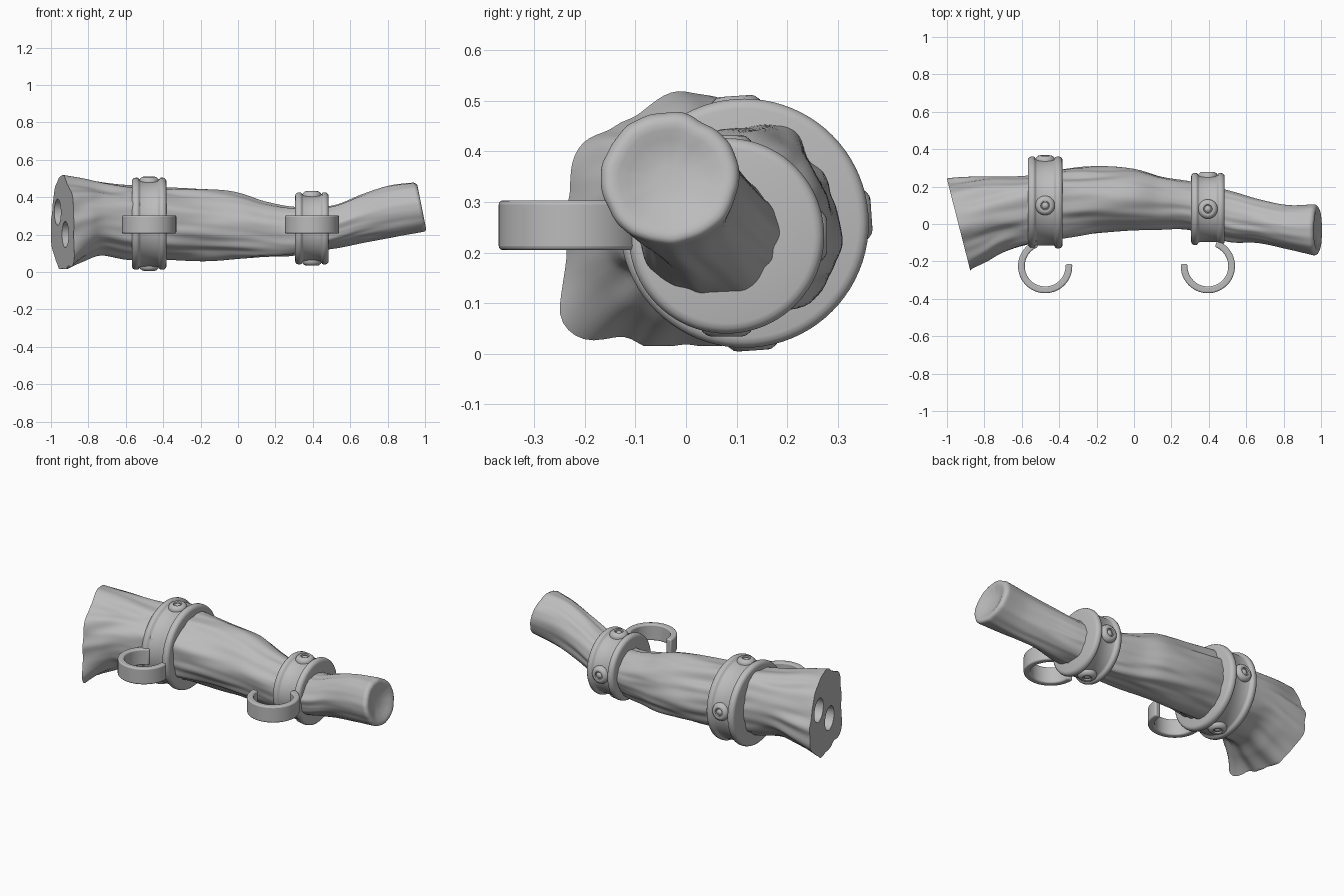
import bpy, bmesh, math
from mathutils import Vector, Matrix, noise

if "Cube" in bpy.data.objects:
    bpy.data.objects.remove(bpy.data.objects["Cube"])

grey = bpy.data.materials.new("plain_grey")
grey.use_nodes = True
grey.diffuse_color = (0.5, 0.5, 0.5, 1)
grey.node_tree.nodes["Principled BSDF"].inputs["Base Color"].default_value = (0.5, 0.5, 0.5, 1)


def smooth(ob, angle):
    """Smooth shading that keeps edges sharper than the angle."""
    bpy.ops.object.select_all(action="DESELECT")
    ob.select_set(True)
    bpy.context.view_layer.objects.active = ob
    bpy.ops.object.shade_smooth_by_angle(angle=math.radians(angle))


def finish(bm, name, angle=35):
    """Turn a bmesh into a smooth-shaded grey object."""
    bmesh.ops.remove_doubles(bm, verts=bm.verts, dist=1e-5)
    bmesh.ops.recalc_face_normals(bm, faces=bm.faces)
    mesh = bpy.data.meshes.new(name)
    bm.to_mesh(mesh)
    bm.free()
    mesh.materials.append(grey)
    ob = bpy.data.objects.new(name, mesh)
    bpy.context.collection.objects.link(ob)
    smooth(ob, angle)
    return ob


def skin(bm, rings, closed=False):
    """Bridge equal rings of points with quads."""
    loops = [[bm.verts.new(p) for p in ring] for ring in rings]
    pairs = list(zip(loops, loops[1:]))
    if closed:
        pairs.append((loops[-1], loops[0]))
    else:
        bm.faces.new(loops[0])
        bm.faces.new(loops[-1])
    for a, b in pairs:
        for i in range(len(a)):
            j = (i + 1) % len(a)
            bm.faces.new((a[i], a[j], b[j], b[i]))


def lathe(name, profile, matrix, steps, closed=False):
    """Revolve (radius, height) points about local z."""
    bm = bmesh.new()
    turn = [math.tau * i / steps for i in range(steps)]
    skin(bm, [[matrix @ Vector((r * math.cos(a), r * math.sin(a), h)) for a in turn]
              for r, h in profile], closed)
    return finish(bm, name)


# Branch outline: x, y min, y max, z min, z max
stations = [Vector(row) for row in (
    (-1, -.24, .24, .015, .495), (-.88, -.20, .25, .06, .49),
    (-.75, -.15, .26, .10, .48), (-.57, -.11, .27, .07, .47),
    (-.38, -.075, .30, .07, .45), (-.2, -.05, .31, .07, .43),
    (0, -.035, .30, .07, .41), (.15, -.025, .26, .075, .365),
    (.3, -.03, .23, .08, .34), (.5, -.09, .18, .12, .355),
    (.65, -.10, .13, .16, .41), (.8, -.135, .10, .19, .455),
    (.935, -.168, .105, .215, .475))]


def spline(i, t):
    n = len(stations) - 1
    a, b, c, d = (stations[min(max(k, 0), n)] for k in range(i - 1, i + 3))
    return (b * 2 + (c - a) * t + (a * 2 - b * 5 + c * 4 - d) * t ** 2
            + (b * 3 - a - c * 3 + d) * t ** 3) / 2


def branch_ring(row, steps=112):
    x, y0, y1, z0, z1 = row
    cut = min(max((-.55 - x) / .45, 0), 1)
    tip = min(max((x - .5) / .43, 0), 1)
    ring = []
    for i in range(steps):
        a = math.tau * i / steps
        c, s = math.cos(a), math.sin(a)
        # Broad bark folds, calmer toward the thin end
        folds = noise.noise(Vector((c * 1.5, s * 1.5, x * 2.2)))
        fine = noise.noise(Vector((c * 3.5 + 5, s * 3.5, x * 3.5)))
        k = 1 + (.11 * folds + .08 * fine) * (1 - .65 * tip)
        # Root spur beside the sawn end
        k += .33 * max(0, 1 - (x + 1) / .2) * math.exp(-((a - 3.87) / .27) ** 2)
        y = (y0 + y1) / 2 + (y1 - y0) / 2 * c * k
        z = max((z0 + z1) / 2 + (z1 - z0) / 2 * s * k, .015)
        ring.append(Vector((x + cut * (.24 - y) * .255 + tip * (.48 - z) * .2, y, z)))
    return ring


rings = [branch_ring(spline(i, t / 10)) for i in range(len(stations) - 1) for t in range(10)]
rings.append(branch_ring(stations[-1]))
# Rounded, slightly dished thin end
last = rings[-1]
middle = sum(last, Vector()) / len(last)
for scale, push in ((.985, .009), (.95, .016), (.9, .02), (.83, .021), (.74, .018),
                    (.6, .01), (.4, .001), (.2, -.003)):
    rings.append([middle + (p - middle) * scale + Vector((push, 0, 0)) for p in last])
bm = bmesh.new()
skin(bm, rings)
branch = finish(bm, "branch", 45)

# Two holes bored into the sawn end
outward = Vector((-.97, -.247, 0))
for centre in ((-.965, .10, .32), (-.923, -.06, .20)):
    place = Matrix.Translation(centre) @ outward.to_track_quat("Z", "Y").to_matrix().to_4x4()
    cutter = lathe("hole_cutter", [(.07, -.15), (.07, .1)], place, 40)
    cutter.hide_render = True
    cut = branch.modifiers.new("hole", "BOOLEAN")
    cut.operation, cut.solver, cut.object = "DIFFERENCE", "EXACT", cutter
    bpy.context.view_layer.objects.active = branch
    bpy.ops.object.modifier_apply(modifier=cut.name)
    bpy.data.objects.remove(cutter)
smooth(branch, 45)


def band(name, centre, radius, half, side, tilt):
    centre = Vector(centre)
    # Collar with a shallow groove between two soft rims
    edge = [(.05, half), (radius - .02, half), (radius - .01, half - .003),
            (radius - .003, half - .01), (radius, half - .02), (radius, .062),
            (radius - .004, .055), (radius - .013, .05), (radius - .016, .044)]
    profile = edge + [(r, -h) for r, h in reversed(edge)]
    along_x = Matrix.Translation(centre) @ Matrix.Rotation(math.pi / 2, 4, "Y")
    lathe(name + "_collar", profile, along_x, 80, closed=True)
    # Rivets above, below and behind
    rivet = [(.052, -.04), (.052, -.014), (.048, -.004), (.038, .004), (.03, .006),
             (.024, .004), (.022, -.004), (.018, -.004), (.012, .002), (.003, .004)]
    for label, axis in (("top", (0, 0, 1)), ("bottom", (0, 0, -1)), ("back", (0, 1, 0))):
        axis = Matrix.Rotation(math.radians(tilt), 3, "X") @ Vector(axis)
        place = (Matrix.Translation(centre + axis * radius)
                 @ axis.to_track_quat("Z", "Y").to_matrix().to_4x4())
        lathe(f"{name}_{label}_rivet", rivet, place, 28)
    # Open flat hook at the front
    bm = bmesh.new()
    rings = []
    for i in range(57):
        a = math.radians(5 - 255 * i / 56)
        rings.append([Vector((centre.x + side * r * math.cos(a), -.225 + r * math.sin(a), z))
                      for r, z in ((.109, .205), (.145, .205), (.145, .303), (.109, .303))])
    skin(bm, rings)
    hook = finish(bm, name + "_hook")
    bevel = hook.modifiers.new("soft_edges", "BEVEL")
    bevel.width, bevel.segments, bevel.limit_method = .008, 3, "ANGLE"


band("thick_band", (-.475, .115, .258), .246, .093, 1, 4)
band("thin_band", (.395, .08, .233), .193, .09, -1, 0)
